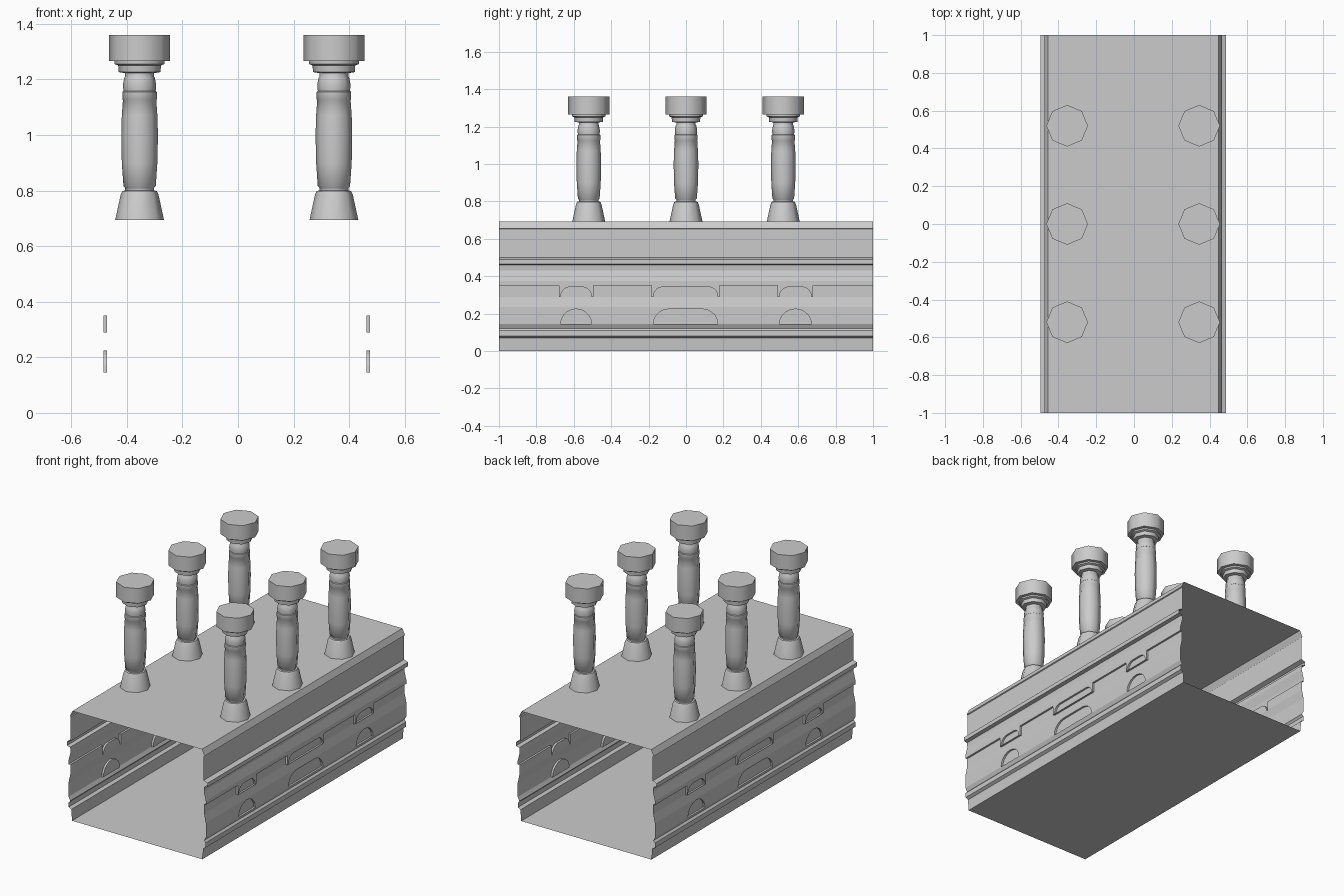
import bpy, bmesh, math

if "Cube" in bpy.data.objects:
    bpy.data.objects.remove(bpy.data.objects["Cube"])

CX = -0.004          # midline of the two walls
OUT, INN = 0.479, 0.467   # outer and recessed wall planes


def make_object(name, bm):
    mesh = bpy.data.meshes.new(name)
    bm.to_mesh(mesh)
    bm.free()
    ob = bpy.data.objects.new(name, mesh)
    bpy.context.collection.objects.link(ob)
    return ob


def arch(y0, y1, z0, z1, r):
    """Arch outline from (y0, z0) over the top to (y1, z0)."""
    r = min(r, (y1 - y0) / 2)
    left = [(y0 + r - r * math.cos(a), z0 + (z1 - z0) * math.sin(a))
            for a in [math.pi / 2 * i / 5 for i in range(6)]]
    right = [(y0 + y1 - y, z) for y, z in reversed(left)]
    return left + right[1:] if r >= (y1 - y0) / 2 else left + right


def build_wall(name, side):
    bm = bmesh.new()

    def face(pts):
        if side < 0:
            pts = pts[::-1]
        return bm.faces.new([bm.verts.new((CX + side * x, y, z)) for x, y, z in pts])

    def strip(profile, y0=-1.0, y1=1.0):
        for (xa, za), (xb, zb) in zip(profile, profile[1:]):
            face([(xa, y0, za), (xa, y1, za), (xb, y1, zb), (xb, y0, zb)])

    def notched(y0, y1, z0, z1, arches):
        # wall face cut by arches along its lower edge, with reveals and backs
        outline = [(y0, z0)]
        for a in arches:
            outline += a
            for p, q in zip(a, a[1:]):
                face([(OUT, *p), (OUT, *q), (INN, *q), (INN, *p)])
            face([(INN, *p) for p in reversed(a)])
            p, q = a[0], a[-1]
            face([(INN, *p), (INN, *q), (OUT, *q), (OUT, *p)])
        outline += [(y1, z0), (y1, z1), (y0, z1)]
        face([(OUT, *p) for p in outline])

    # plinth mouldings
    strip([(0.455, 0), (0.46, 0.07), (0.478, 0.08), (0.478, 0.11),
           (0.467, 0.122), (OUT, 0.145)])
    # lower band of arched niches
    spans = [(-0.67, -0.505), (-0.175, 0.17), (0.50, 0.67)]
    notched(-1, 1, 0.145, 0.235, [arch(a, b, 0.145, 0.225, 0.085) for a, b in spans])
    strip([(OUT, 0.235), (INN, 0.29)])
    # upper band: raised panels with arched niches, plain wall between
    edge = -1.0
    for a, b in spans:
        p0, p1 = a - 0.01, b + 0.01
        strip([(INN, 0.29), (INN, 0.35), (OUT, 0.35)], edge, p0)
        strip([(INN, 0.29), (OUT, 0.29)], p0, p1)
        notched(p0, p1, 0.29, 0.35, [arch(a, b, 0.29, 0.343, 0.05)])
        face([(INN, p0, .29), (OUT, p0, .29), (OUT, p0, .35), (INN, p0, .35)])
        face([(OUT, p1, .29), (INN, p1, .29), (INN, p1, .35), (OUT, p1, .35)])
        edge = p1
    strip([(INN, 0.29), (INN, 0.35), (OUT, 0.35)], edge, 1)
    # cornice and upper wall
    strip([(OUT, 0.35), (OUT, 0.375), (0.465, 0.43), (0.468, 0.46),
           (0.491, 0.465), (0.491, 0.49), (0.464, 0.5), (0.464, 0.652),
           (0.47, 0.655), (0.452, 0.693)])
    bmesh.ops.remove_doubles(bm, verts=bm.verts, dist=0.0001)
    return make_object(name, bm)


def build_slab(name, half, z, up):
    bm = bmesh.new()
    pts = [(-half, -1), (half, -1), (half, 1), (-half, 1)]
    bm.faces.new([bm.verts.new((CX + x, y, z)) for x, y in (pts if up else pts[::-1])])
    return make_object(name, bm)


def build_column(name, cx, cy, sides=8):
    # turned profile: base, swelling shaft, neck rings, stepped capital
    profile = [(0.088, 0.693), (0.068, 0.785), (0.062, 0.798), (0.052, 0.80),
               (0.052, 0.81), (0.058, 0.815), (0.064, 0.90), (0.066, 1.0),
               (0.064, 1.07), (0.060, 1.125), (0.062, 1.128), (0.062, 1.155),
               (0.058, 1.158), (0.060, 1.18), (0.055, 1.205), (0.052, 1.21),
               (0.052, 1.222), (0.075, 1.226), (0.077, 1.25), (0.09, 1.255),
               (0.09, 1.265), (0.11, 1.266), (0.11, 1.36)]
    bm = bmesh.new()
    rings = [[bm.verts.new((cx + r * math.cos(2 * math.pi * i / sides),
                            cy + r * math.sin(2 * math.pi * i / sides), z))
              for i in range(sides)] for r, z in profile]
    for lo, hi in zip(rings, rings[1:]):
        for i in range(sides):
            j = (i + 1) % sides
            bm.faces.new((lo[i], lo[j], hi[j], hi[i]))
    bm.faces.new(rings[-1])
    ob = make_object(name, bm)
    bpy.ops.object.select_all(action='DESELECT')
    ob.select_set(True)
    bpy.context.view_layer.objects.active = ob
    bpy.ops.object.shade_smooth_by_angle(angle=math.radians(50))


# hollow base, open at both ends
build_wall("right_wall", 1)
build_wall("left_wall", -1)
build_slab("top_slab", 0.452, 0.693, True)
build_slab("bottom_slab", 0.455, 0.0, False)

# two rows of three columns
for label, x in (("left", -0.354), ("right", 0.345)):
    for n, y in enumerate((-0.52, 0.0, 0.52), 1):
        build_column(f"{label}_column_{n}", x, y)
